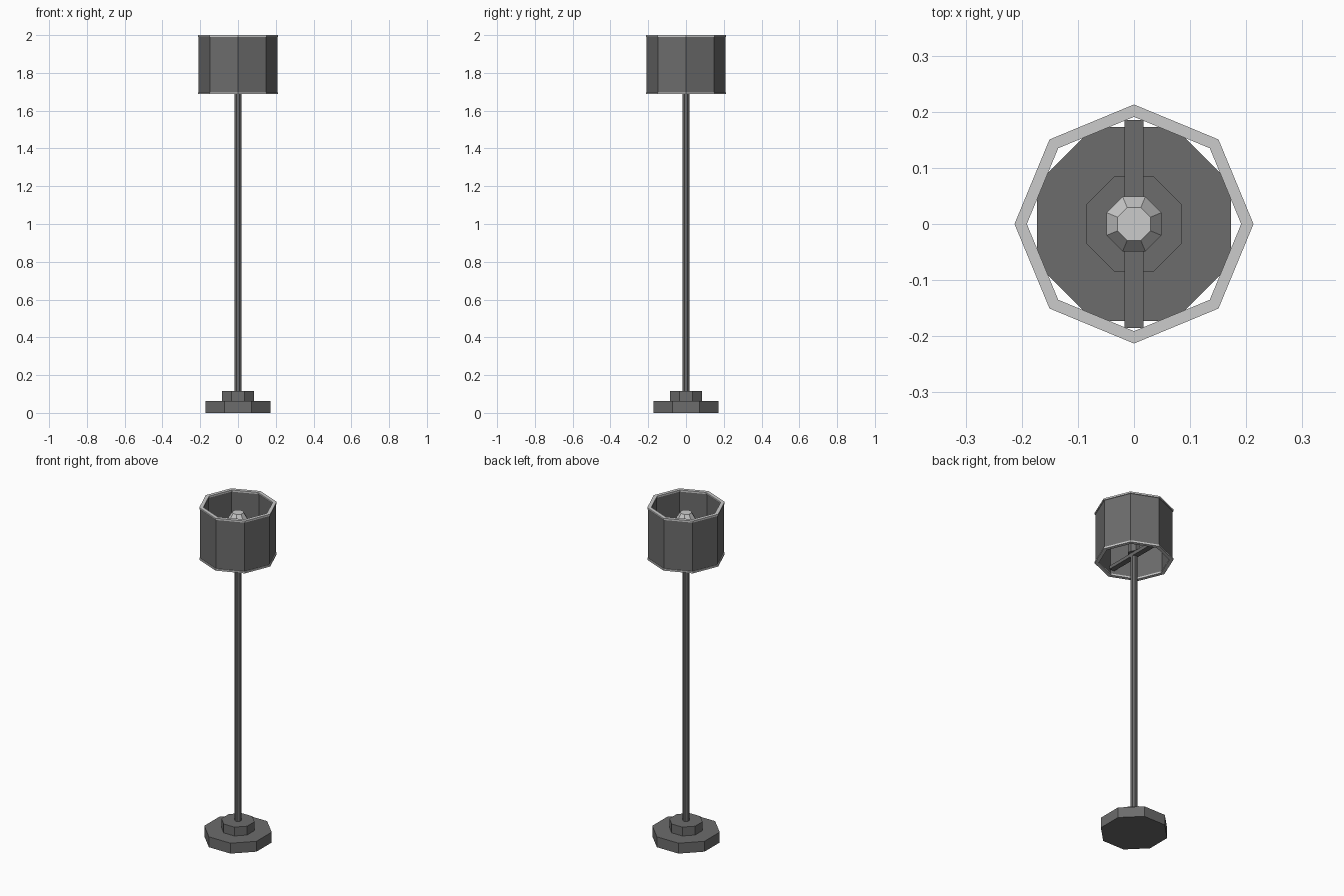
import bpy, bmesh, math

if "Cube" in bpy.data.objects:
    bpy.data.objects.remove(bpy.data.objects["Cube"])

SIDES = 8
FLAT = math.pi / 8  # turns an octagon so its flats face the axes

dark = bpy.data.materials.new("dark_grey")
dark.diffuse_color = (0.15, 0.15, 0.15, 1)
dark.use_nodes = True
dark.node_tree.nodes["Principled BSDF"].inputs["Base Color"].default_value = dark.diffuse_color


def finish(name, bm, mat=None):
    bmesh.ops.recalc_face_normals(bm, faces=bm.faces)
    mesh = bpy.data.meshes.new(name)
    bm.to_mesh(mesh)
    bm.free()
    if mat:
        mesh.materials.append(mat)
    obj = bpy.data.objects.new(name, mesh)
    bpy.context.collection.objects.link(obj)
    return obj


def lathe(name, profile, mat=None, turn=0.0, closed=False):
    """Octagonal solid from (corner radius, z) pairs; closed makes a hollow ring."""
    bm = bmesh.new()
    rings = []
    for r, z in profile:
        rings.append([bm.verts.new((r * math.cos(turn + i * math.tau / SIDES),
                                    r * math.sin(turn + i * math.tau / SIDES), z))
                      for i in range(SIDES)])
    pairs = list(zip(rings, rings[1:]))
    if closed:
        pairs.append((rings[-1], rings[0]))
    else:
        bm.faces.new(rings[0])
        bm.faces.new(rings[-1])
    for a, b in pairs:
        for i in range(SIDES):
            j = (i + 1) % SIDES
            bm.faces.new((a[i], a[j], b[j], b[i]))
    return finish(name, bm, mat)


def tube(name, outer, inner, z0, z1, mat=None):
    return lathe(name, [(outer, z0), (outer, z1), (inner, z1), (inner, z0)], mat, closed=True)


# Stepped base and pole
lathe("base", [(0.187, 0), (0.187, 0.062)], dark, FLAT)
lathe("base_step", [(0.092, 0.062), (0.092, 0.115)], dark, FLAT)
lathe("pole", [(0.019, 0.115), (0.019, 1.74)], dark, FLAT)

# Shade wall with a light rim at each end
tube("shade", 0.208, 0.196, 1.695, 1.99, dark)
tube("shade_top_rim", 0.213, 0.191, 1.99, 2.0)
tube("shade_bottom_rim", 0.213, 0.191, 1.687, 1.697)

# Cross bar holding the shade
bm = bmesh.new()
bmesh.ops.create_cube(bm, size=1)
bmesh.ops.scale(bm, vec=(0.033, 0.37, 0.02), verts=bm.verts)
bmesh.ops.translate(bm, vec=(0, 0, 1.725), verts=bm.verts)
finish("shade_bar", bm, dark)

# Socket and bulb
lathe("socket", [(0.035, 1.735), (0.035, 1.80)], dark, FLAT)
lathe("bulb", [(0.026, 1.80), (0.053, 1.86), (0.053, 1.92), (0.032, 1.955)], None, FLAT)
